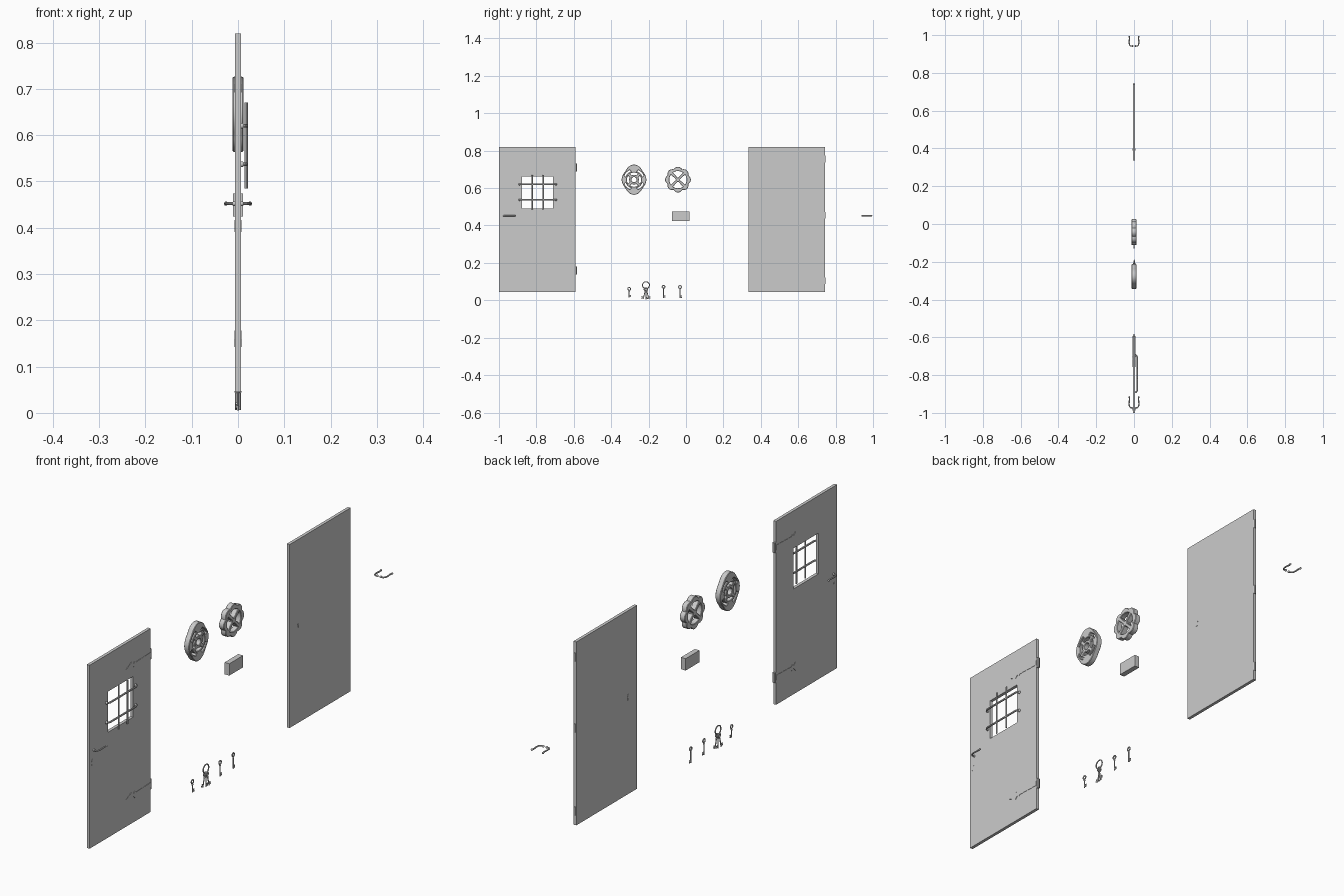
import bpy
from math import sin, cos, pi, radians

if "Cube" in bpy.data.objects:
    bpy.data.objects.remove(bpy.data.objects["Cube"])


def finish(ob, name, angle=35):
    bpy.ops.object.select_all(action='DESELECT')
    ob.select_set(True)
    bpy.context.view_layer.objects.active = ob
    if ob.type == 'CURVE':
        bpy.ops.object.convert(target='MESH')
        ob = bpy.context.object
    ob.name = name
    bpy.ops.object.transform_apply(location=True, rotation=True, scale=True)
    bpy.ops.object.shade_smooth_by_angle(angle=radians(angle))
    return ob


def add_curve(name, dim):
    cu = bpy.data.curves.new(name, 'CURVE')
    cu.dimensions = dim
    ob = bpy.data.objects.new(name, cu)
    bpy.context.collection.objects.link(ob)
    return ob, cu


def plate(name, loops, half, y=0, z=0, x=0, bevel=0):
    """Flat outline with holes in the YZ plane, thickened along X."""
    ob, cu = add_curve(name, '2D')
    cu.fill_mode = 'BOTH'
    cu.extrude = half - bevel
    cu.bevel_depth = bevel
    cu.offset = -bevel
    cu.bevel_resolution = 0
    for pts in loops:
        sp = cu.splines.new('POLY')
        sp.points.add(len(pts) - 1)
        for p, (u, v) in zip(sp.points, pts):
            p.co = (u, v, 0, 1)
        sp.use_cyclic_u = True
    ob.rotation_euler = (pi / 2, 0, pi / 2)
    ob.location = (x, y, z)
    return finish(ob, name)


def rod(name, pts, r):
    ob, cu = add_curve(name, '3D')
    cu.bevel_depth = r
    cu.bevel_resolution = 2
    cu.use_fill_caps = True
    sp = cu.splines.new('POLY')
    sp.points.add(len(pts) - 1)
    for p, c in zip(sp.points, pts):
        p.co = (*c, 1)
    return finish(ob, name)


def box(name, loc, size):
    bpy.ops.mesh.primitive_cube_add(size=1, location=loc)
    bpy.context.object.scale = size
    return finish(bpy.context.object, name)


def ball(name, loc, r):
    bpy.ops.mesh.primitive_uv_sphere_add(segments=12, ring_count=8, radius=r, location=loc)
    return finish(bpy.context.object, name)


def ring(name, loc, R, r):
    bpy.ops.mesh.primitive_torus_add(major_segments=20, minor_segments=8, major_radius=R,
                                     minor_radius=r, location=loc, rotation=(0, pi / 2, 0))
    return finish(bpy.context.object, name)


def rect(y0, y1, z0, z1):
    return [(y0, z0), (y1, z0), (y1, z1), (y0, z1)]


def polar(f, n=48, a0=0, a1=2 * pi, closed=True):
    m = n if closed else n - 1
    return [(f(a) * cos(a), f(a) * sin(a)) for a in (a0 + (a1 - a0) * i / m for i in range(n))]


def sector(r0, r1, mid, w0, w1, n=7):
    """Wedge shaped opening between two radii."""
    return (polar(lambda a: r1, n, mid - w1, mid + w1, False)
            + polar(lambda a: r0, n, mid + w0, mid - w0, False))


# Doors
plate('barred_door', [rect(-1, -.592, .045, .82), rect(-.876, -.71, .49, .662)], .0065)
plate('plain_door', [rect(.335, .742, .045, .82)], .0065)

# Window bars on the front of the barred door
for y in (-.822, -.763):
    rod('upright_bar', [(.018, y, .485), (.018, y, .67)], .0035)
for z in (.62, .537):
    rod('cross_bar', [(.005, -.89, z), (.014, -.888, z), (.018, -.88, z), (.018, -.706, z),
                      (.014, -.697, z), (.005, -.695, z)], .004)
    for y in (-.89, -.695):
        ball('bar_end', (.008, y, z), .006)

# Strap hinges with spear tips, and plain hinges
half = [(0, .010), (-.10, .007), (-.108, .014), (-.116, .006), (-.128, .018), (-.165, 0)]
strap = half + [(u, -v) for u, v in half[-2::-1]]
for z in (.71, .16):
    plate('strap_hinge', [strap], .0078, -.592, z)
    rod('strap_hinge_pin', [(0, -.589, z - .021), (0, -.589, z + .021)], .0065)
for z in (.755, .455, .105):
    rod('hinge_pin', [(0, .74, z - .018), (0, .74, z + .018)], .0065)


# Lever handles, a pair on both sides of a door
def lever_pair(stem_y, tip_y, z):
    d = 1 if tip_y > stem_y else -1
    for s in (-1, 1):
        rod('lever_handle', [(s * .006, stem_y, z), (s * .018, stem_y, z),
                             (s * .024, stem_y + d * .006, z), (s * .026, stem_y + d * .02, z),
                             (s * .024, tip_y - d * .012, z), (s * .026, tip_y, z)], .0032)
        ball('lever_tip', (s * .026, tip_y - d * .003, z), .0045)
        ball('lever_collar', (s * .008, stem_y, z), .005)


lever_pair(-.973, -.913, .452)
lever_pair(.942, .995, .452)

# Keyhole covers
for y, z in ((-.982, .405), (.395, .455)):
    plate('keyhole_cover', [[(-.004, -.014), (.004, -.014), (.003, 0), (.006, .006),
                             (0, .012), (-.006, .006), (-.003, 0)]], .0075, y, z)

# Lock case
box('lock_case', (0, -.028, .449), (.022, .092, .05))

# Pointed oval window frame with tracery
oval = polar(lambda a: .062 + .015 * abs(sin(a)) ** 5 + .004 * abs(cos(2 * a)))
holes = [sector(.047, .056, pi / 4 + k * pi / 2, .45, .38) for k in range(4)]
holes += [sector(.026, .038, k * pi / 2, .5, .6) for k in range(4)]
holes.append(polar(lambda a: .014, 16))
plate('oval_window_frame', [oval] + holes, .012, -.278, .645, bevel=.002)

# Scalloped round window frame with spokes
scallop = polar(lambda a: .060 + .009 * abs(cos(4 * a)), 64)
holes = [sector(.012, .046, k * pi / 2, .25, .62) for k in range(4)]
plate('round_window_frame', [scallop] + holes, .012, -.043, .645, bevel=.002)


# Keys: round bow, shaft and bit, joined and turned about the bow
def key(y, z, length, angle=0, side=1, x=0):
    parts = [ring('key_bow', (0, 0, -.009), .0075, .0026),
             rod('key_shaft', [(0, 0, -.017), (0, 0, -length)], .0023),
             ball('key_collar', (0, 0, -.022), .0036),
             box('key_bit', (0, side * .006, -length + .011), (.003, .010, .004)),
             box('key_bit', (0, side * .006, -length + .004), (.003, .010, .005)),
             box('key_bit', (0, side * .003, -length + .0075), (.003, .006, .008))]
    bpy.ops.object.select_all(action='DESELECT')
    for p in parts:
        p.select_set(True)
    bpy.context.view_layer.objects.active = parts[0]
    bpy.ops.object.join()
    ob = bpy.context.object
    ob.name = 'key'
    ob.rotation_euler.x = radians(angle)
    ob.location = (x, y, z)


key(-.304, .07, .055)
key(-.12, .081, .068)
key(-.032, .08, .068)

# Key bunch on a ring
ring('key_ring', (0, -.214, .081), .0185, .0025)
for angle, x, side in ((-14, -.004, -1), (0, 0, 1), (14, .004, 1)):
    key(-.214, .067, .062, angle, side, x)
